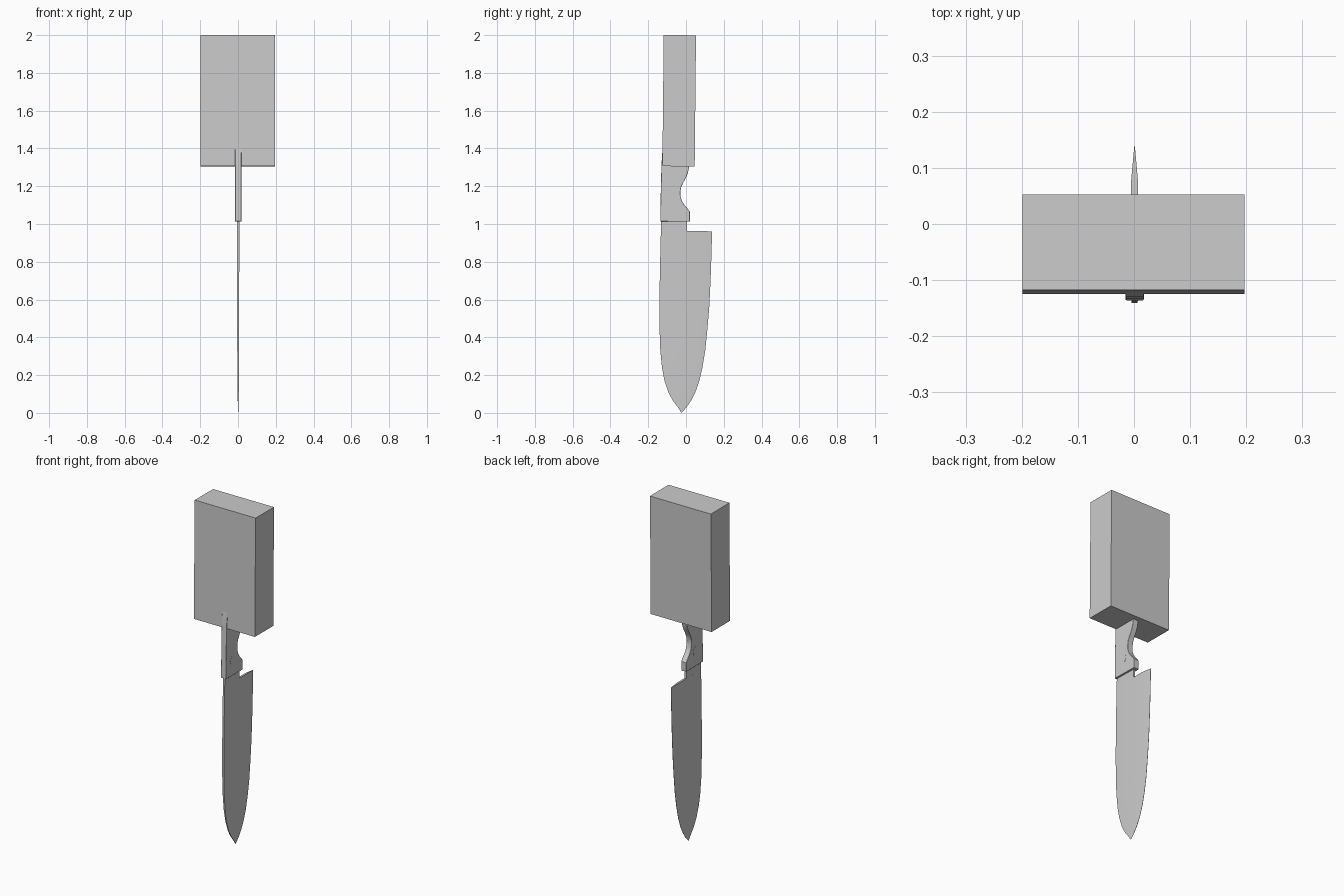
import bpy, bmesh, math

if "Cube" in bpy.data.objects:
    bpy.data.objects.remove(bpy.data.objects["Cube"])


def finish(name, bm, smooth=None):
    bmesh.ops.recalc_face_normals(bm, faces=bm.faces)
    mesh = bpy.data.meshes.new(name)
    bm.to_mesh(mesh)
    bm.free()
    ob = bpy.data.objects.new(name, mesh)
    bpy.context.collection.objects.link(ob)
    if smooth:
        bpy.ops.object.select_all(action='DESELECT')
        ob.select_set(True)
        bpy.context.view_layer.objects.active = ob
        bpy.ops.object.shade_smooth_by_angle(angle=math.radians(smooth))
    return ob


def extrude_profile(bm, points, half, cx=0.001):
    """Solid slab from a y/z outline, with thickness along x."""
    face = bm.faces.new([bm.verts.new((cx - half, y, z)) for y, z in points])
    out = bmesh.ops.extrude_face_region(bm, geom=[face])
    bmesh.ops.translate(bm, vec=(2 * half, 0, 0),
                        verts=[v for v in out['geom'] if isinstance(v, bmesh.types.BMVert)])


# Knife block: a plain box with a very slight lean
bm = bmesh.new()
extrude_profile(bm, [(-0.125, 1.306), (0.046, 1.305), (0.053, 1.999), (-0.118, 2.0)], 0.1975, -0.001)
finish("block", bm)

# Handle with a finger scoop, its top end sunk into the block
handle = [(-0.136, 1.014), (0.02, 1.012), (0.02, 1.065), (0.008, 1.082), (-0.008, 1.1),
          (-0.022, 1.122), (-0.029, 1.145), (-0.03, 1.17), (-0.025, 1.197),
          (-0.014, 1.22), (0.0, 1.245), (0.01, 1.27), (0.017, 1.305), (0.02, 1.36),
          (0.018, 1.44), (0.005, 1.52), (-0.04, 1.55), (-0.09, 1.53),
          (-0.112, 1.48), (-0.1235, 1.41), (-0.13, 1.31), (-0.134, 1.15)]
bm = bmesh.new()
extrude_profile(bm, handle, 0.0165)
ob = finish("handle", bm, 30)
bev = ob.modifiers.new("soft_edges", 'BEVEL')
bev.width = 0.002
bev.segments = 2
bev.limit_method = 'ANGLE'
bev.angle_limit = math.radians(50)

# Rivet through both sides of the handle
bpy.ops.mesh.primitive_cylinder_add(vertices=24, radius=0.027, depth=0.0345,
                                    location=(0.001, -0.07, 1.103),
                                    rotation=(0, math.pi / 2, 0))
bpy.context.object.name = "rivet"

# Blade: lofted wedge sections given as z, spine y, edge y
stations = [(0.03, -0.043, 0.003), (0.065, -0.07, 0.027), (0.11, -0.094, 0.05),
            (0.17, -0.114, 0.071), (0.24, -0.127, 0.087), (0.33, -0.136, 0.102),
            (0.44, -0.14, 0.113), (0.56, -0.141, 0.123), (0.7, -0.139, 0.13),
            (0.84, -0.136, 0.135), (0.964, -0.133, 0.138)]
bm = bmesh.new()
tip = bm.verts.new((0.001, -0.024, 0.0))
previous = None
for z, spine, edge in stations:
    t = 0.0045 + 0.0015 * z
    t *= min(1, 0.35 + 2.5 * z)
    bevel = edge - 0.22 * (edge - spine)
    ring = [bm.verts.new((0.001 + x, y, z)) for x, y in
            [(-t, spine), (t, spine), (t, bevel), (0.0006, edge), (-0.0006, edge), (-t, bevel)]]
    for i in range(6):
        j = (i + 1) % 6
        if previous:
            bm.faces.new([previous[i], previous[j], ring[j], ring[i]])
        else:
            bm.faces.new([tip, ring[j], ring[i]])
    previous = ring
bm.faces.new(previous)
for v in previous[3:5]:
    v.co.z -= 0.004
finish("blade", bm, 25)

# Tang joining the blade to the handle
bm = bmesh.new()
extrude_profile(bm, [(-0.133, 0.963), (0.004, 0.963), (0.004, 1.03), (-0.1305, 1.03)], 0.0059)
finish("tang", bm)
